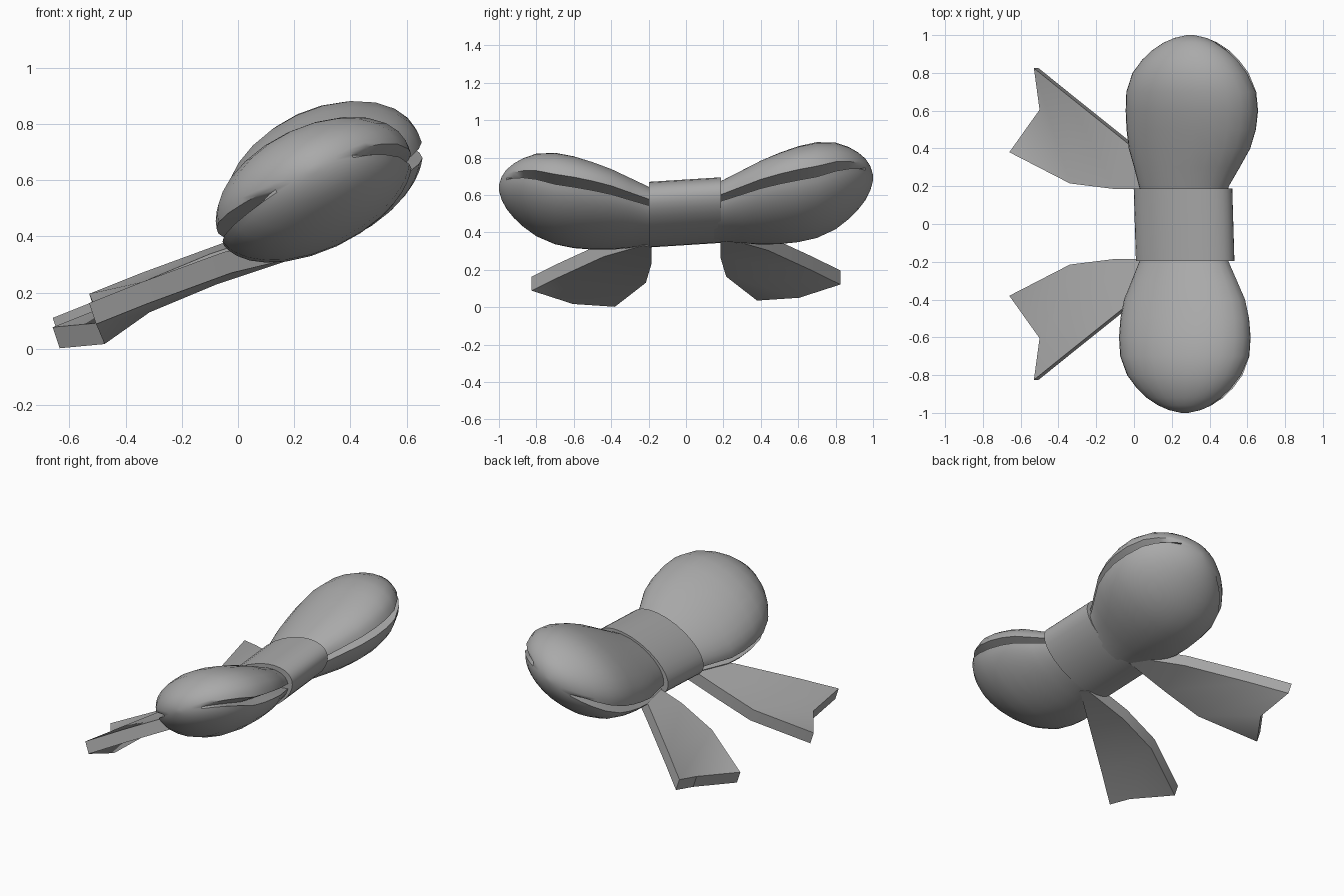
import bpy
import bmesh
from math import sin, cos, pi, radians
from mathutils import Vector

cube = bpy.data.objects.get("Cube")
if cube:
    bpy.data.objects.remove(cube, do_unlink=True)

grey = bpy.data.materials.new("ribbon grey")
grey.use_nodes = True
colour = (0.4, 0.4, 0.4, 1)
grey.diffuse_color = colour
grey.node_tree.nodes["Principled BSDF"].inputs["Base Color"].default_value = colour

TILT = radians(25)   # roll of the flattened cross-sections
SIDES = 32


def finish(name, bm, smooth_angle):
    bmesh.ops.recalc_face_normals(bm, faces=bm.faces)
    mesh = bpy.data.meshes.new(name)
    bm.to_mesh(mesh)
    bm.free()
    mesh.materials.append(grey)
    obj = bpy.data.objects.new(name, mesh)
    bpy.context.collection.objects.link(obj)
    bpy.ops.object.select_all(action="DESELECT")
    obj.select_set(True)
    bpy.context.view_layer.objects.active = obj
    bpy.ops.object.shade_smooth_by_angle(angle=radians(smooth_angle))


def ring(bm, centre, a, b, fold=0, sag=0):
    """Tilted ellipse with a narrow fold at both ends; sag lowers the +x fold."""
    verts = []
    for k in range(SIDES):
        t = 2 * pi * k / SIDES
        t -= .2 * sin(2 * t) + sag * max(0, cos(t)) ** 2
        depth = 1 - fold / a if k % (SIDES // 2) == 0 else 1
        u, v = depth * a * cos(t), depth * b * sin(t)
        offset = Vector((u * cos(TILT) - v * sin(TILT), 0, u * sin(TILT) + v * cos(TILT)))
        verts.append(bm.verts.new(centre + offset))
    return verts


def skin(bm, rings):
    for low, high in zip(rings, rings[1:]):
        for k in range(SIDES):
            j = (k + 1) % SIDES
            bm.faces.new((low[k], low[j], high[j], high[k]))
    bm.faces.new(rings[0])
    bm.faces.new(rings[-1])


# Puffed loops: distance along y, half width, half thickness, fold depth
PROFILE = [
    (.15, .24, .13, .07), (.2, .255, .14, .08), (.3, .30, .165, .09),
    (.4, .345, .19, .10), (.5, .366, .21, .11), (.6, .373, .225, .11),
    (.7, .365, .227, .11), (.8, .325, .207, .10), (.87, .27, .172, .08),
    (.92, .215, .137, .04), (.96, .15, .10, 0), (.985, .09, .06, 0), (1, .02, .015, 0),
]


def loop(name, side, sway, puff):
    bm = bmesh.new()
    rings = []
    for y, a, b, fold in PROFILE:
        s = (y - .2) / .8
        x = .265 + sway * sin(pi * min(max(s, 0), .7))
        z = .5 + side * (.015 + .012 * s) + .165 * s
        sag = .25 * min(1, (1 - y) / .3)
        rings.append(ring(bm, Vector((x, side * y, z)), a, b * puff, fold, sag))
    skin(bm, rings)
    finish(name, bm, 50)


loop("left_loop", 1, .042, 1)
loop("right_loop", -1, .005, .93)

# Knot band around the middle
bm = bmesh.new()
skin(bm, [ring(bm, Vector((.265 - .03 * y, y, .507 + .063 * y)), .28, .143)
          for y in (-.197, .187)])
finish("knot", bm, 40)

# Forked tails: outer edge from root to tip, notch, inner edge from root to tip
OUTER = [(.17, .185, .395), (-.1, .185, .305), (-.34, .215, .205), (-.66, .38, .077)]
NOTCH = (-.5, .605, .092)
INNER = [(.2, .23, .405), (-.05, .44, .345), (-.35, .68, .235), (-.53, .825, .163)]


def tail(name, side):
    bm = bmesh.new()
    lift = Vector((0, 0, .033 if side > 0 else 0))
    drop = Vector((.025, 0, -.075))

    def layer(shift):
        def add(p):
            return bm.verts.new(Vector((p[0], side * p[1], p[2])) + lift + shift)
        o, i, n = [add(p) for p in OUTER], [add(p) for p in INNER], add(NOTCH)
        for k in range(2):
            bm.faces.new((o[k], o[k + 1], i[k + 1], i[k]))
        bm.faces.new((o[2], o[3], n))
        bm.faces.new((o[2], n, i[3], i[2]))
        return o + [n] + i[::-1]

    top, bottom = layer(Vector()), layer(drop)
    for k in range(len(top)):
        j = (k + 1) % len(top)
        bm.faces.new((top[k], top[j], bottom[j], bottom[k]))
    finish(name, bm, 35)


tail("left_tail", 1)
tail("right_tail", -1)
